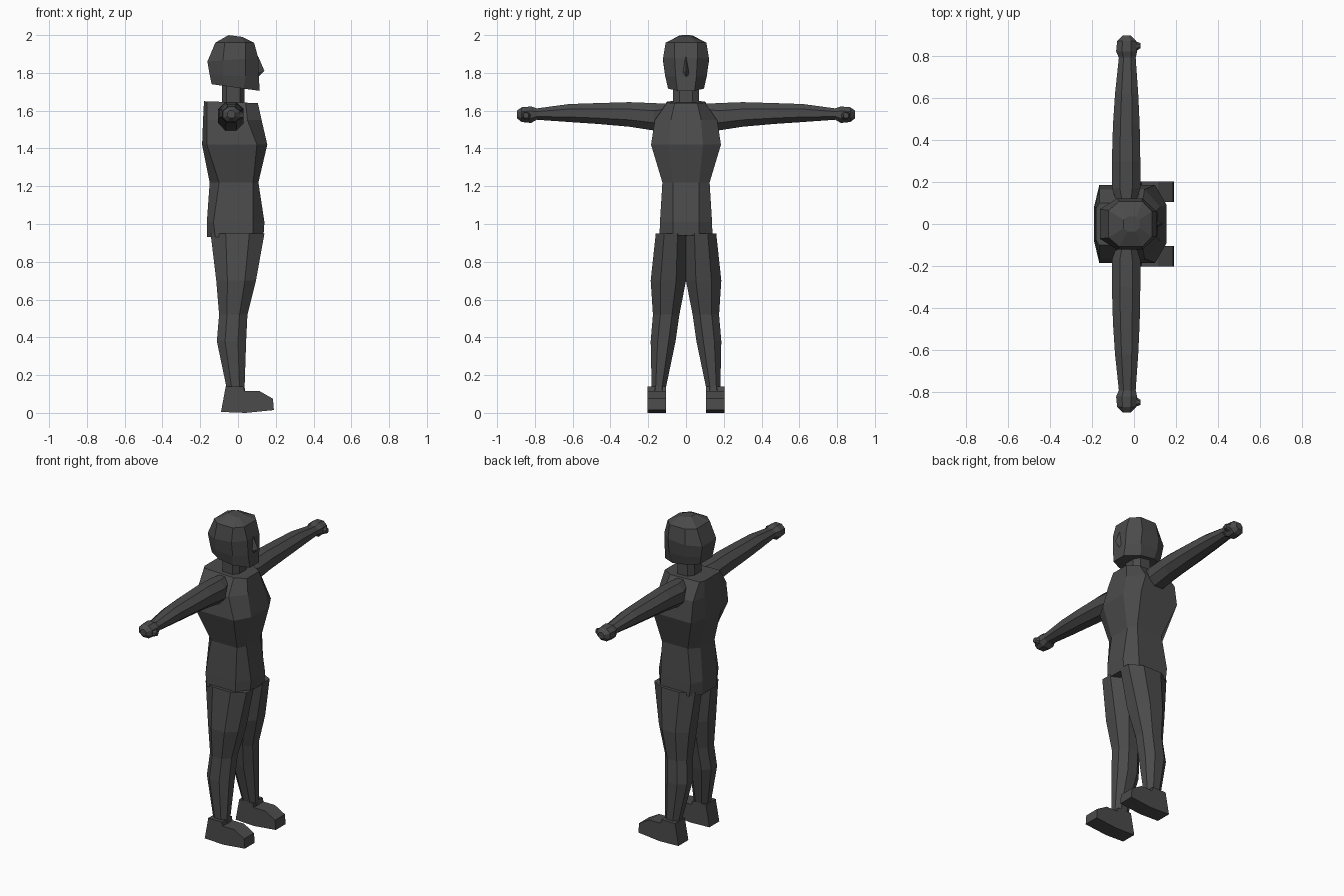
import bpy, bmesh
from mathutils import Vector

mat = bpy.data.materials.new("dark_grey")
mat.diffuse_color = (0.07, 0.07, 0.07, 1)


def loft(name, rings, mirror=False):
    """Skin a stack of equal-sized rings and cap both ends."""
    bm = bmesh.new()
    rows = [[bm.verts.new(p) for p in r] for r in rings]
    n = len(rows[0])
    for a, b in zip(rows, rows[1:]):
        for i in range(n):
            j = (i + 1) % n
            bm.faces.new((a[i], a[j], b[j], b[i]))
    bm.faces.new(rows[0][::-1])
    bm.faces.new(rows[-1])
    bmesh.ops.recalc_face_normals(bm, faces=bm.faces)
    me = bpy.data.meshes.new(name)
    bm.to_mesh(me)
    bm.free()
    me.materials.append(mat)
    ob = bpy.data.objects.new(name, me)
    bpy.context.collection.objects.link(ob)
    if mirror:
        m = ob.modifiers.new("mirror", 'MIRROR')
        m.use_axis = (False, True, False)
    return ob


def body_ring(zb, zf, xb, sb, sf, xf, w, b, f):
    """Symmetric eight-sided section: back xb, sides sb..sf, front xf."""
    half = [(xb, b), (sb, w), (sf, w), (xf, f)]
    pts = half + [(x, -y) for x, y in reversed(half)]
    return [(x, y, zb + (zf - zb) * (x - xb) / (xf - xb)) for x, y in pts]


def octagon(u0, u1, v0, v1, c=0.28):
    """Chamfered rectangle in two dimensions."""
    a, b = (u1 - u0) * c, (v1 - v0) * c
    return [(u0 + a, v0), (u1 - a, v0), (u1, v0 + b), (u1, v1 - b),
            (u1 - a, v1), (u0 + a, v1), (u0, v1 - b), (u0, v0 + b)]


# torso
loft("torso", [body_ring(*r) for r in [
    (0.93, 0.94, -0.165, -0.12, 0.08, 0.135, 0.14, 0.07, 0.07),
    (1.01, 1.01, -0.165, -0.13, 0.08, 0.14, 0.138, 0.07, 0.07),
    (1.22, 1.22, -0.15, -0.10, 0.08, 0.108, 0.125, 0.07, 0.07),
    (1.42, 1.42, -0.19, -0.165, 0.10, 0.155, 0.185, 0.08, 0.09),
    (1.55, 1.55, -0.185, -0.165, 0.05, 0.125, 0.165, 0.08, 0.08),
    (1.65, 1.64, -0.18, -0.165, 0.04, 0.105, 0.10, 0.075, 0.06)]])

# neck
loft("neck", [body_ring(*r) for r in [
    (1.60, 1.60, -0.085, -0.06, 0.01, 0.035, 0.07, 0.035, 0.035),
    (1.78, 1.78, -0.085, -0.06, 0.01, 0.035, 0.07, 0.035, 0.035)]])

# head
loft("head", [body_ring(*r) for r in [
    (1.74, 1.705, -0.14, -0.07, 0.03, 0.115, 0.095, 0.06, 0.045),
    (1.79, 1.78, -0.15, -0.08, 0.04, 0.11, 0.11, 0.065, 0.055),
    (1.86, 1.88, -0.162, -0.08, 0.04, 0.107, 0.122, 0.07, 0.06),
    (1.96, 1.96, -0.12, -0.07, 0.04, 0.085, 0.108, 0.065, 0.06),
    (2.00, 1.99, -0.05, -0.03, 0.01, 0.025, 0.035, 0.02, 0.02)]])

# nose
loft("nose", [[(0.09, -0.012, 1.885), (0.108, 0, 1.885), (0.09, 0.012, 1.885)],
              [(0.09, -0.025, 1.80), (0.14, 0, 1.81), (0.09, 0.025, 1.80)],
              [(0.09, -0.02, 1.775), (0.11, 0, 1.78), (0.09, 0.02, 1.775)]])

# legs: z, x range, y range
loft("leg", [[(x, y, z) for x, y in octagon(x0, x1, y0, y1)]
             for z, x0, x1, y0, y1 in [
    (0.95, -0.145, 0.14, 0.0, 0.16),
    (0.70, -0.115, 0.095, 0.0, 0.187),
    (0.52, -0.10, 0.05, 0.035, 0.175),
    (0.38, -0.112, 0.043, 0.055, 0.187),
    (0.14, -0.062, 0.035, 0.105, 0.182),
    (0.08, -0.065, 0.04, 0.105, 0.195)]], mirror=True)

# feet
foot = [(-0.09, 0.005), (-0.065, 0.14), (0.03, 0.14), (0.035, 0.115),
        (0.115, 0.115), (0.185, 0.075), (0.19, 0.015), (0.04, 0.0)]
loft("foot", [[(x, y, z) for x, z in foot] for y in (0.105, 0.203)], mirror=True)

# arms and hands: y, x range, z range
loft("arm", [[(x, y, z) for x, z in octagon(x0, x1, z0, z1)]
             for y, x0, x1, z0, z1 in [
    (0.07, -0.07, 0.0, 0 + 1.56, 1.635),
    (0.17, -0.105, 0.03, 1.495, 1.64),
    (0.30, -0.105, 0.03, 1.515, 1.645),
    (0.47, -0.10, 0.027, 1.53, 1.64),
    (0.62, -0.09, 0.02, 1.54, 1.635),
    (0.79, -0.072, 0.008, 1.552, 1.612),
    (0.82, -0.085, 0.015, 1.535, 1.622),
    (0.87, -0.08, 0.01, 1.54, 1.618),
    (0.895, -0.055, -0.015, 1.56, 1.60)]], mirror=True)

# thumbs
loft("thumb", [[(x, y, z) for y, z in octagon(y0, y1, z0, z1)]
               for x, y0, y1, z0, z1 in [
    (-0.02, 0.80, 0.88, 1.545, 1.60),
    (0.03, 0.835, 0.86, 1.56, 1.59)]], mirror=True)
